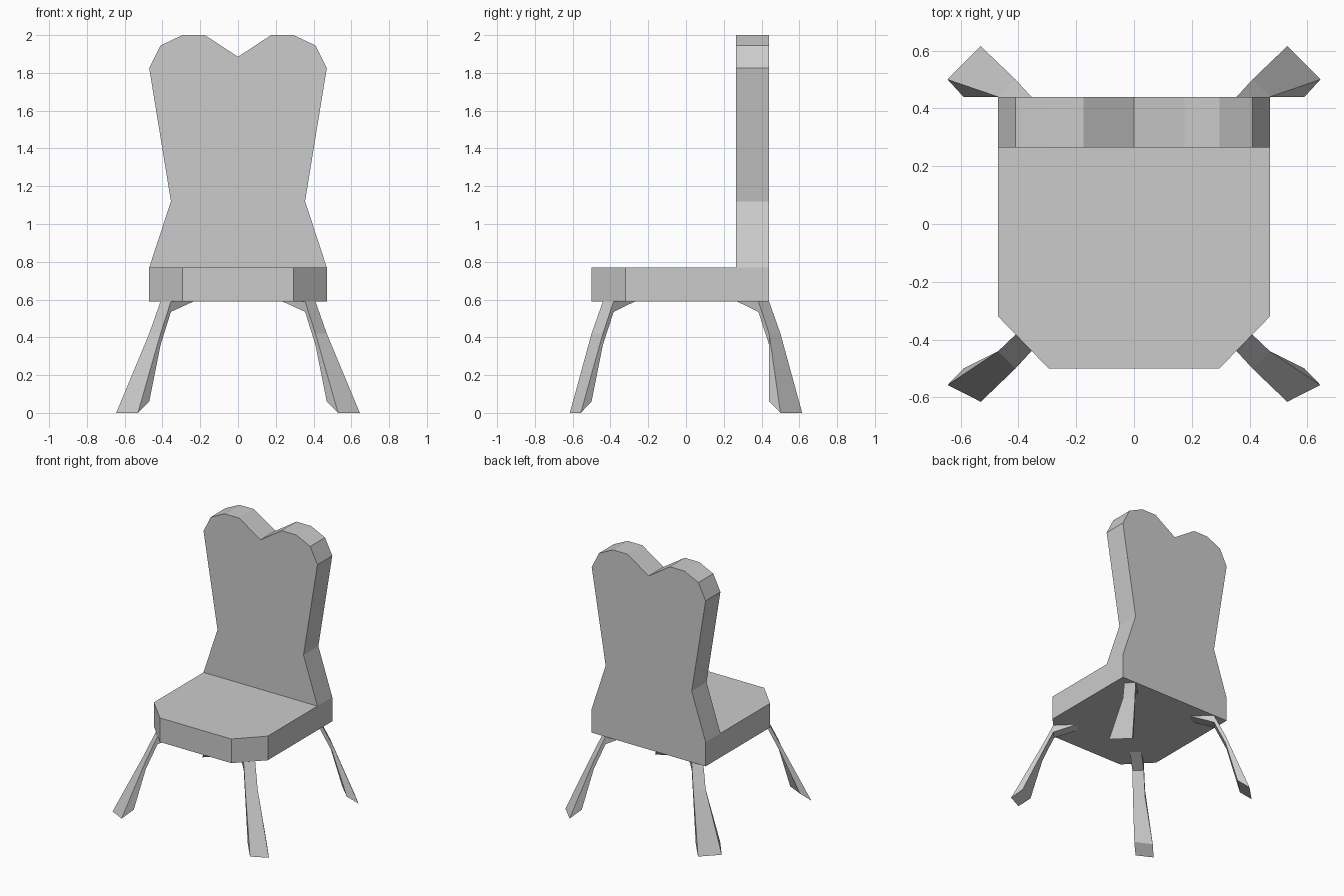
import bpy

if "Cube" in bpy.data.objects:
    bpy.data.objects.remove(bpy.data.objects["Cube"])


def make_mesh(name, verts, faces):
    mesh = bpy.data.meshes.new(name)
    mesh.from_pydata(verts, [], faces)
    mesh.update()
    obj = bpy.data.objects.new(name, mesh)
    bpy.context.collection.objects.link(obj)
    return obj


def loft(name, side_a, side_b, caps):
    """Join two matching closed outlines, filling each end with the cap polygons."""
    n = len(side_a)
    faces = [(i, i + n, (i + 1) % n + n, (i + 1) % n) for i in range(n)]
    faces += [tuple(c) for c in caps]
    faces += [tuple(i + n for i in reversed(c)) for c in caps]
    obj = make_mesh(name, side_a + side_b, faces)
    # consistent outward normals
    import bmesh
    bm = bmesh.new()
    bm.from_mesh(obj.data)
    bmesh.ops.recalc_face_normals(bm, faces=bm.faces)
    bm.to_mesh(obj.data)
    bm.free()
    return obj


def mirrored(half):
    """Complete a right-hand outline; points on the centre line are kept once."""
    return half + [(-x, v) for x, v in reversed(half) if x > 0]


# Seat: slab with clipped front corners
plan = mirrored([(0.295, -0.5), (0.47, -0.32), (0.47, 0.44)])
loft("seat",
     [(x, y, 0.59) for x, y in plan],
     [(x, y, 0.77) for x, y in plan],
     [range(len(plan))])

# Backrest: waisted outline with a notched, two-lobed top
outline = mirrored([(0.47, 0.77), (0.355, 1.12), (0.47, 1.825), (0.41, 1.945),
                    (0.295, 2.0), (0.175, 2.0), (0.0, 1.885)])
loft("backrest",
     [(x, 0.265, z) for x, z in outline],
     [(x, 0.44, z) for x, z in outline],
     [range(len(outline))])

# Legs: outline runs down the outer face and up the inner face;
# each row is z, then x, y of the two edges across the leg's width
front_leg = [
    (0.59, 0.41, -0.383, 0.355, -0.44),
    (0.42, 0.47, -0.44, 0.41, -0.50),
    (0.00, 0.645, -0.557, 0.53, -0.615),
    (0.06, 0.59, -0.50, 0.47, -0.557),
    (0.36, 0.47, -0.44, 0.41, -0.50),
    (0.535, 0.41, -0.383, 0.355, -0.44),
    (0.59, 0.295, -0.27, 0.235, -0.325),
]
rear_leg = [(z, x1, -y1, x2, -y2) for z, x1, y1, x2, y2 in front_leg]
rear_leg[2] = (0.00, 0.645, 0.50, 0.53, 0.615)
rear_leg[3] = (0.06, 0.59, 0.44, 0.47, 0.557)
leg_caps = [(0, 5, 6), (0, 1, 4, 5), (1, 2, 3, 4)]

for end, rows in (("front", front_leg), ("rear", rear_leg)):
    for side, s in (("right", 1), ("left", -1)):
        loft(f"{end}_leg_{side}",
             [(s * r[1], r[2], r[0]) for r in rows],
             [(s * r[3], r[4], r[0]) for r in rows],
             leg_caps)
